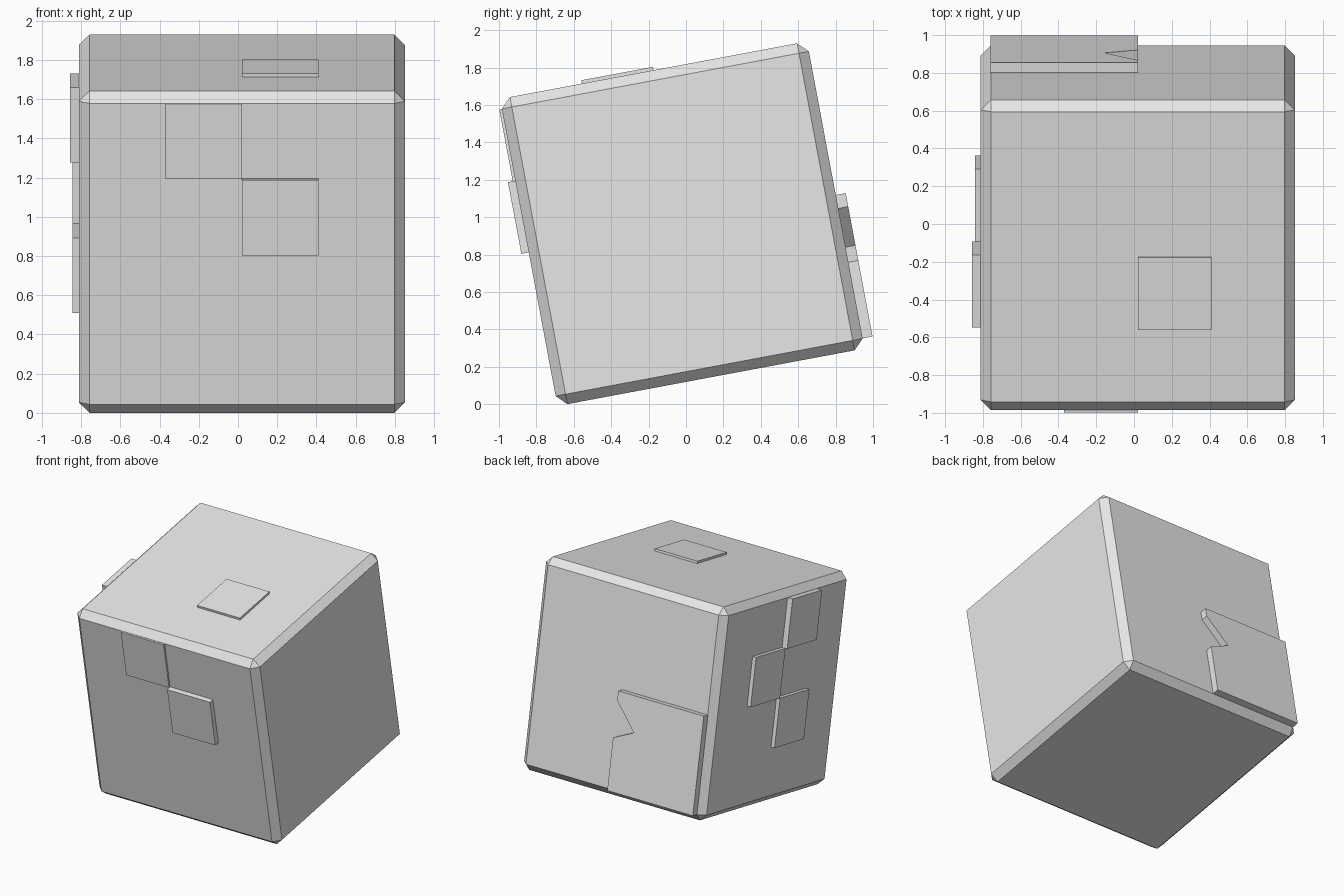
import bpy
import bmesh
from math import radians
from mathutils import Matrix, Vector

if "Cube" in bpy.data.objects:
    bpy.data.objects.remove(bpy.data.objects["Cube"], do_unlink=True)

grey = bpy.data.materials.new("plain_grey")
grey.use_nodes = True
grey.diffuse_color = (0.8, 0.8, 0.8, 1)
grey.node_tree.nodes["Principled BSDF"].inputs["Base Color"].default_value = (0.8, 0.8, 0.8, 1)

HALF_X, HALF = 0.832, 0.835   # half sizes of the block
CELL = 0.39                   # side of one square plate
SINK = 0.02                   # depth a plate is set into the block
TILT = Matrix.Translation((0.02, -0.02, 0.965)) @ Matrix.Rotation(radians(10.6), 4, 'X')


def add_object(name, bm):
    bmesh.ops.recalc_face_normals(bm, faces=bm.faces)
    mesh = bpy.data.meshes.new(name)
    bm.to_mesh(mesh)
    bm.free()
    mesh.materials.append(grey)
    obj = bpy.data.objects.new(name, mesh)
    bpy.context.collection.objects.link(obj)
    obj.matrix_world = TILT
    return obj


def box(name, low, high):
    low, high = Vector(low), Vector(high)
    bm = bmesh.new()
    bmesh.ops.create_cube(bm, size=1)
    bmesh.ops.scale(bm, vec=high - low, verts=bm.verts)
    bmesh.ops.translate(bm, vec=(low + high) / 2, verts=bm.verts)
    return add_object(name, bm)


# Block with chamfered edges
block = box("block", (-HALF_X, -HALF, -HALF), (HALF_X, HALF, HALF))
bevel = block.modifiers.new("chamfer", 'BEVEL')
bevel.width = 0.054
bevel.segments = 1

# Front squares, stepping down: column, row, thickness
for name, col, row, t in (("front_plate_upper", -1, 1, 0.014),
                          ("front_plate_lower", 0, 0, 0.04)):
    box(name, (col * CELL, -HALF - t, row * CELL),
        ((col + 1) * CELL, -HALF + SINK, (row + 1) * CELL))

# Side squares in a zigzag
for name, col, row, t in (("side_plate_upper", -1, 1, 0.046),
                          ("side_plate_middle", 0, 0, 0.031),
                          ("side_plate_lower", -1, -1, 0.031)):
    box(name, (-HALF_X - t, col * CELL, row * CELL),
        (-HALF_X + SINK, (col + 1) * CELL, (row + 1) * CELL))

# Single square on top
box("top_plate", (0, -CELL, HALF - SINK), (CELL, 0, HALF + 0.018))

# Large back plate with a notch in its inner edge
outline = [(-2 * CELL, 0), (0, 0), (0, -0.073), (-0.177, -0.284),
           (0, -0.366), (0, -2 * CELL), (-2 * CELL, -2 * CELL)]
bm = bmesh.new()
face = bm.faces.new([bm.verts.new((x, HALF - SINK, z)) for x, z in outline])
extruded = bmesh.ops.extrude_face_region(bm, geom=[face], use_keep_orig=True)
bmesh.ops.translate(bm, vec=(0, SINK + 0.054, 0),
                    verts=[v for v in extruded["geom"] if isinstance(v, bmesh.types.BMVert)])
add_object("back_plate", bm)
